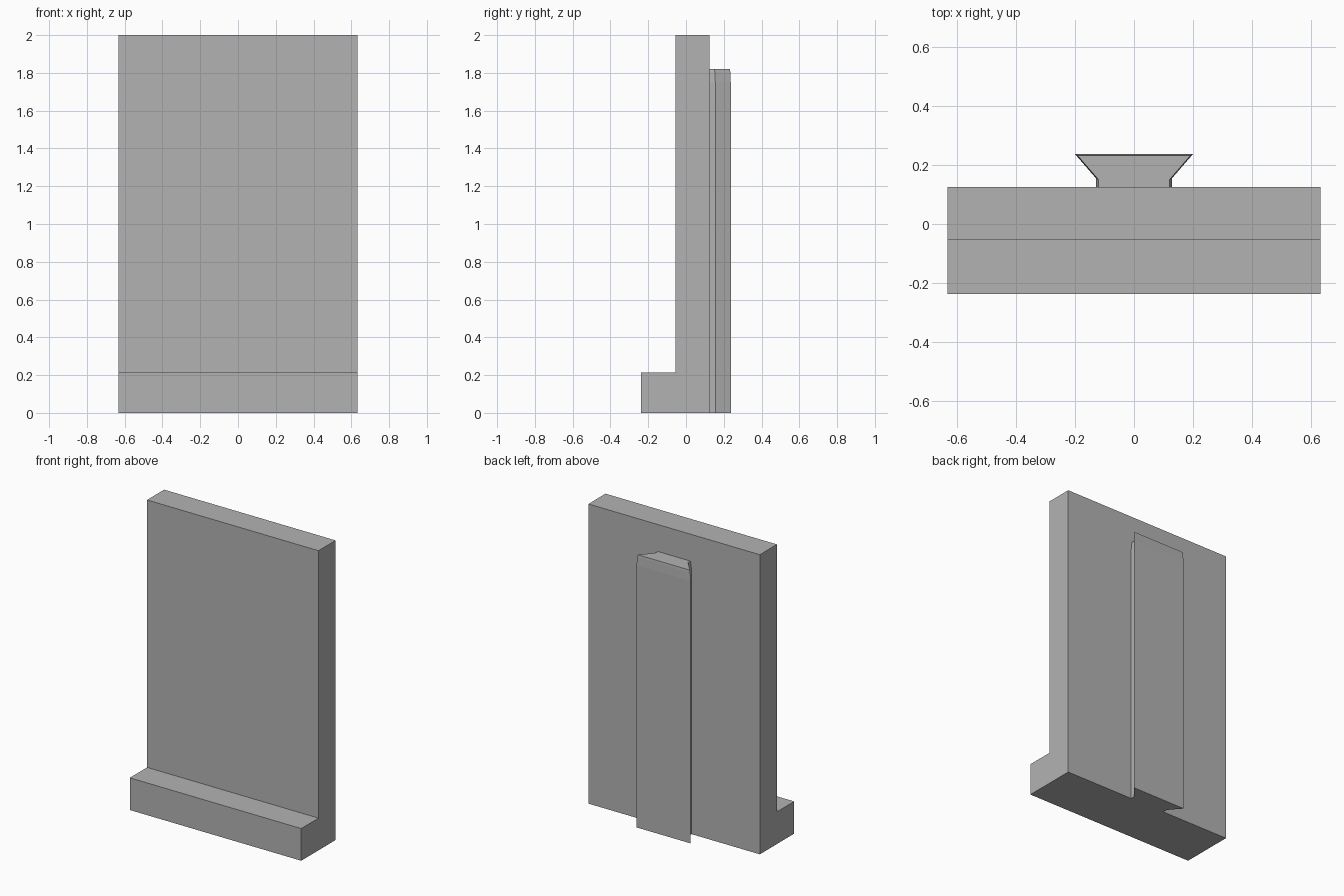
import bpy
import bmesh

cube = bpy.data.objects.get("Cube")
if cube:
    bpy.data.objects.remove(cube, do_unlink=True)

grey = bpy.data.materials.new("plain grey")
grey.use_nodes = True
colour = (0.45, 0.45, 0.45, 1)
grey.diffuse_color = colour
grey.node_tree.nodes["Principled BSDF"].inputs["Base Color"].default_value = colour


def loft(name, rings):
    """Skin a closed solid through matching rings of points."""
    bm = bmesh.new()
    loops = [[bm.verts.new(p) for p in ring] for ring in rings]
    n = len(loops[0])
    for a, b in zip(loops, loops[1:]):
        for i in range(n):
            j = (i + 1) % n
            bm.faces.new((a[i], a[j], b[j], b[i]))
    bm.faces.new(loops[0][::-1])
    bm.faces.new(loops[-1])
    bmesh.ops.recalc_face_normals(bm, faces=bm.faces)
    mesh = bpy.data.meshes.new(name)
    bm.to_mesh(mesh)
    bm.free()
    mesh.materials.append(grey)
    obj = bpy.data.objects.new(name, mesh)
    bpy.context.collection.objects.link(obj)
    return obj


# Upright panel with a ledge along the bottom of its front
HALF, BACK = 0.633, 0.125
profile = [(-0.237, 0), (BACK, 0), (BACK, 2), (-0.055, 2), (-0.055, 0.215), (-0.237, 0.215)]
loft("panel_with_ledge", [[(x, y, z) for y, z in profile] for x in (-HALF, HALF)])


# Dovetail rail on the back, slightly drawn in at its top end
def rail_ring(z, inset):
    half = [(0.129 - inset, BACK), (0.129 - inset, 0.155 - inset / 2), (0.2 - inset, 0.237 - inset / 2)]
    return [(x, y, z) for x, y in half] + [(-x, y, z) for x, y in reversed(half)]


loft("dovetail_rail", [rail_ring(z, d) for z, d in
                       ((0, 0), (1.75, 0), (1.805, 0.005), (1.82, 0.008))])
